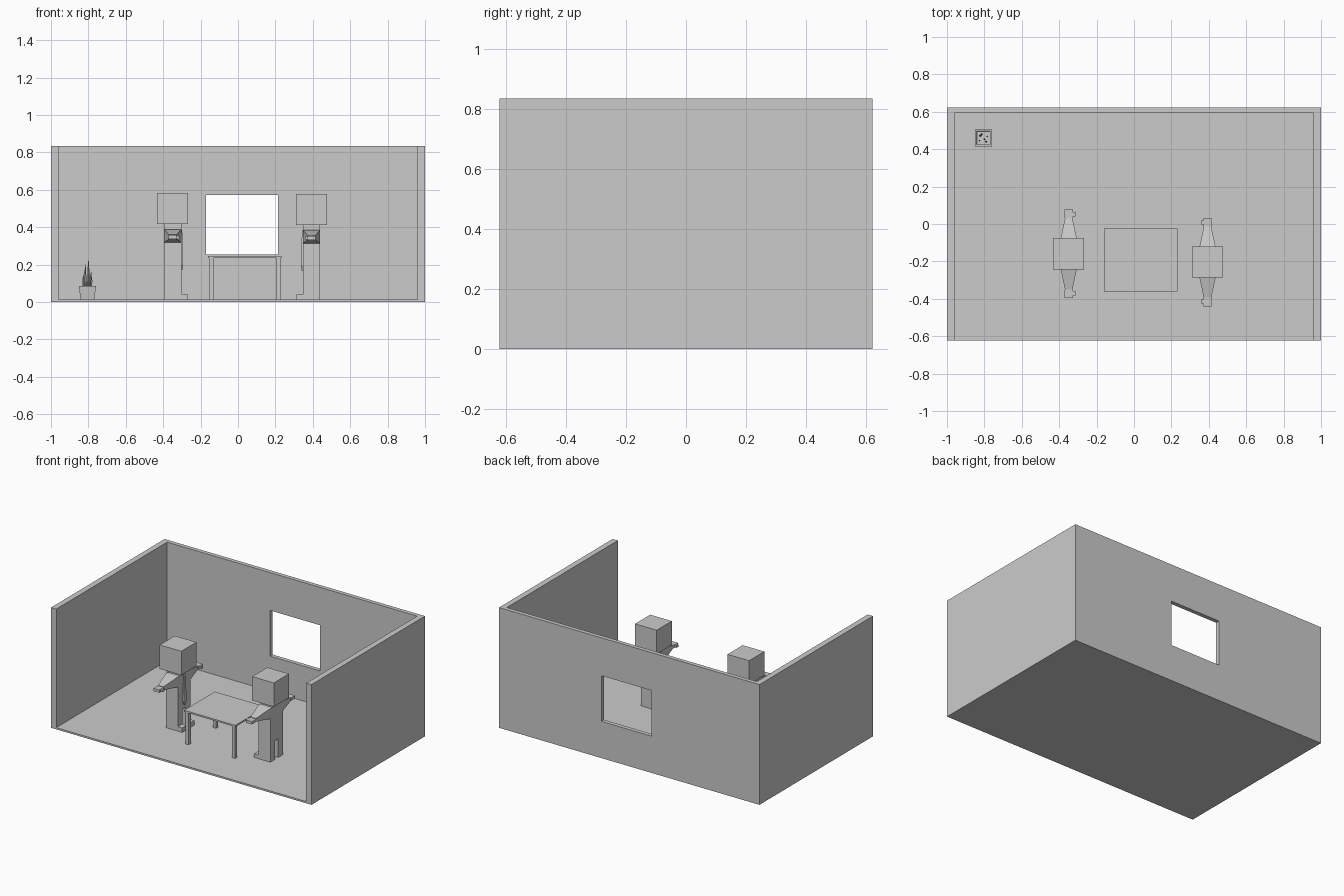
import bpy, bmesh, math
from mathutils import Vector

if "Cube" in bpy.data.objects:
    bpy.data.objects.remove(bpy.data.objects["Cube"])


def make_object(name, bm, loc=(0, 0, 0), rot=0.0, mirror=""):
    bmesh.ops.recalc_face_normals(bm, faces=bm.faces[:])
    me = bpy.data.meshes.new(name)
    bm.to_mesh(me)
    bm.free()
    ob = bpy.data.objects.new(name, me)
    ob.location = loc
    ob.rotation_euler[2] = rot
    bpy.context.collection.objects.link(ob)
    if mirror:
        m = ob.modifiers.new("mirror", "MIRROR")
        m.use_axis = ("X" in mirror, "Y" in mirror, False)
    return ob


def add_box(bm, x, y, z):
    verts = bmesh.ops.create_cube(bm, size=1)["verts"]
    for v in verts:
        v.co = Vector([(r[0] + r[1]) / 2 + c * (r[1] - r[0]) for r, c in zip((x, y, z), v.co)])


def box(name, x, y, z, **kw):
    bm = bmesh.new()
    add_box(bm, x, y, z)
    return make_object(name, bm, **kw)


def loft(bm, rings):
    """Skin a list of four-point rings and cap both ends."""
    loops = [[bm.verts.new(p) for p in r] for r in rings]
    for a, b in zip(loops, loops[1:]):
        for i in range(4):
            j = (i + 1) % 4
            bm.faces.new((a[i], a[j], b[j], b[i]))
    bm.faces.new(loops[0])
    bm.faces.new(loops[-1])


def square(h, z):
    return [(-h, -h, z), (h, -h, z), (h, h, z), (-h, h, z)]


# Room shell: solid block with the interior and window cut away
room = box("room", (-1, 1), (-.6225, .6225), (0, .835))
cutters = [box("interior_cutter", (-.96, .96), (-.8, .594), (.012, 1)),
           box("window_cutter", (-.17, .215), (.5, .75), (.255, .572))]
for c in cutters:
    c.hide_render = True
    c.hide_viewport = True
    c.display_type = "WIRE"
    m = room.modifiers.new(c.name, "BOOLEAN")
    m.operation = "DIFFERENCE"
    m.solver = "EXACT"
    m.object = c

# Table with four legs
table = (.036, -.193, 0)
box("table_top", (-.197, .197), (-.169, .169), (.236, .247), loc=table)
box("table_legs", (.166, .19), (.138, .162), (.012, .236), loc=table, mirror="XY")


# Blocky figure facing +x, limbs mirrored across y
def figure(tag, loc, rot):
    kw = dict(loc=loc, rot=rot)
    box(tag + "_head", (-.083, .083), (-.083, .083), (.416, .582), **kw)
    box(tag + "_neck", (-.046, .046), (-.045, .045), (.388, .416), **kw)
    box(tag + "_torso", (-.046, .046), (-.068, .068), (.145, .388), **kw)
    box(tag + "_legs", (-.046, .046), (.018, .068), (.01, .145), mirror="Y", **kw)
    box(tag + "_feet", (.046, .079), (.018, .068), (.01, .043), mirror="Y", **kw)
    # Tapering arms
    bm = bmesh.new()
    loft(bm, [[(-h, y, a), (h, y, a), (h, y, b), (-h, y, b)]
              for y, h, a, b in ((.068, .046, .318, .388), (.19, .02, .336, .36))])
    make_object(tag + "_arms", bm, mirror="Y", **kw)
    # Hands with thumbs
    bm = bmesh.new()
    add_box(bm, (-.022, .022), (.19, .237), (.336, .356))
    add_box(bm, (.022, .036), (.2, .222), (.338, .354))
    make_object(tag + "_hands", bm, mirror="Y", **kw)
    # Neck tie hanging on the chest
    bm = bmesh.new()
    loft(bm, [[(.046, -w, z), (d, -w, z), (d, w, z), (.046, w, z)]
              for z, w, d in ((.385, .012, .05), (.355, .007, .052),
                              (.2, .017, .056), (.17, .003, .052))])
    make_object(tag + "_tie", bm, **kw)


figure("left_figure", (-.349, -.159, 0), 0)
figure("right_figure", (.393, -.204, -.004), math.pi)

# Tapered square plant pot with a recessed soil bed
plant = (-.805, .46, 0)
bm = bmesh.new()
loft(bm, [square(.036, .012), square(.046, .085), square(.036, .085), square(.034, .073)])
make_object("plant_pot", bm, loc=plant)

# Pointed leaves: base x, base y, tip lean x, tip height
bm = bmesh.new()
for x, y, lean, top in ((-.018, .012, .01, .2), (.004, -.006, .002, .222), (.02, .008, .0, .145),
                        (-.008, .02, -.004, .17), (.012, -.02, .008, .16), (-.02, -.015, -.003, .14)):
    loft(bm, [[(x + lean * t + px * s, y + py * s, z)
               for px, py in ((-1, 0), (0, -1), (1, 0), (0, 1))]
              for s, t, z in ((.005, 0, .07), (.006, .4, .07 + (top - .07) * .6), (.001, 1, top))])
make_object("plant_leaves", bm, loc=plant)
